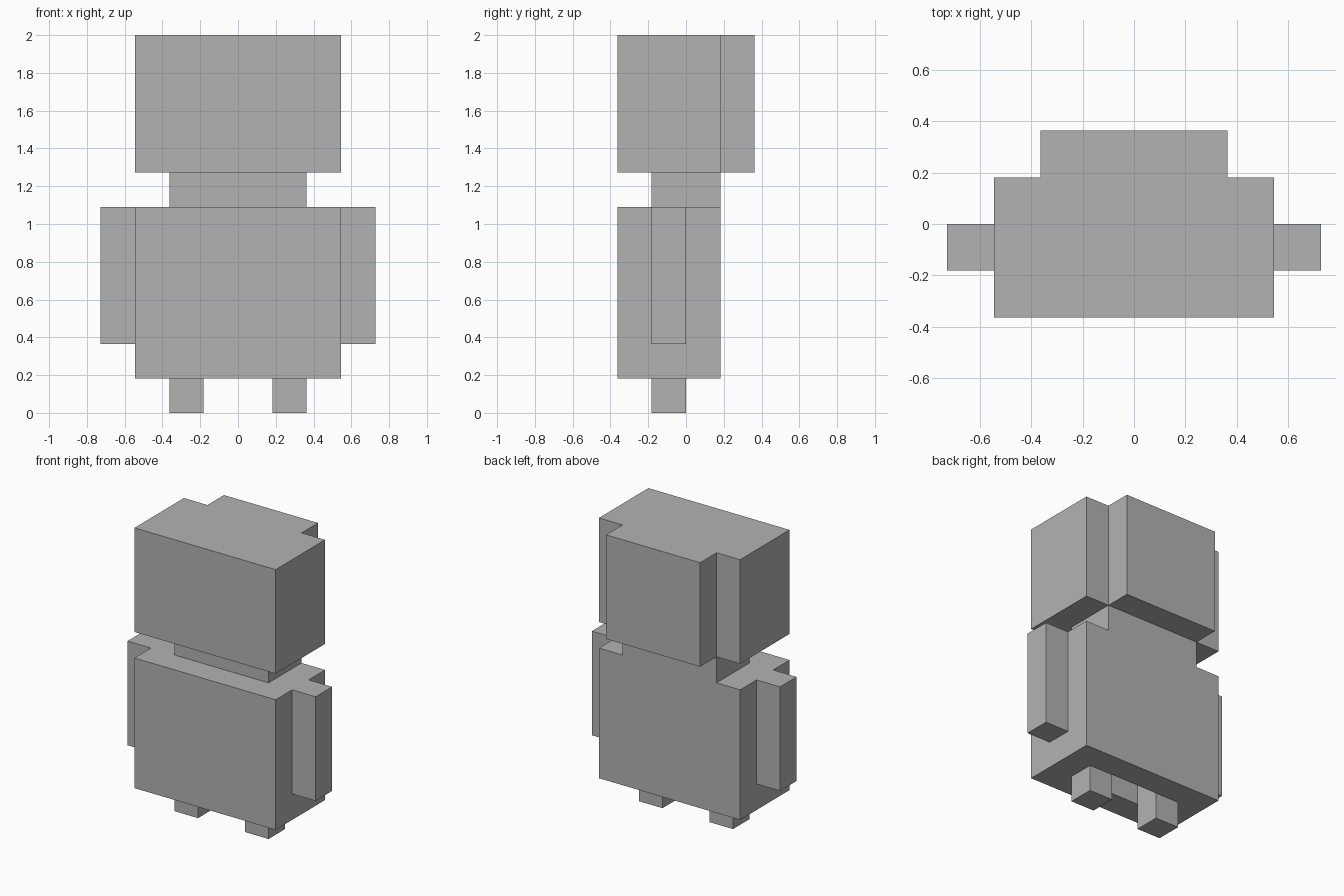
import bpy
import bmesh

if "Cube" in bpy.data.objects:
    bpy.data.objects.remove(bpy.data.objects["Cube"], do_unlink=True)

U = 2 / 11  # one block unit: the figure is eleven units tall

grey = bpy.data.materials.new("plain_grey")
grey.use_nodes = True
GREY = (0.45, 0.45, 0.45, 1)
grey.diffuse_color = GREY
grey.node_tree.nodes["Principled BSDF"].inputs["Base Color"].default_value = GREY


def prism(name, outline, bottom, top):
    """Extrude a floor outline, given in block units, from bottom to top."""
    bm = bmesh.new()
    base = bm.faces.new([bm.verts.new((x * U, y * U, bottom * U)) for x, y in outline])
    grown = bmesh.ops.extrude_face_region(bm, geom=[base])["geom"]
    bmesh.ops.translate(bm, vec=(0, 0, (top - bottom) * U),
                        verts=[v for v in grown if isinstance(v, bmesh.types.BMVert)])
    bmesh.ops.recalc_face_normals(bm, faces=bm.faces)
    mesh = bpy.data.meshes.new(name)
    bm.to_mesh(mesh)
    bm.free()
    mesh.materials.append(grey)
    obj = bpy.data.objects.new(name, mesh)
    bpy.context.collection.objects.link(obj)
    return obj


def block(name, x0, x1, y0, y1, z0, z1):
    return prism(name, [(x0, y0), (x1, y0), (x1, y1), (x0, y1)], z0, z1)


# Head: wide front with a narrower step at the back
half = [(3, -2), (3, 1), (2, 1), (2, 2)]
prism("head", half + [(-x, y) for x, y in reversed(half)], 7, 11)

block("neck", -2, 2, -1, 1, 6, 7)

# Torso with a shallow recess in its underside, between the legs
torso = block("torso", -3, 3, -2, 1, 1, 6)
cutter = block("recess_cutter", -1, 1, -1, 0, 0.5, 2)
cutter.hide_render = True
cut = torso.modifiers.new("underside_recess", 'BOOLEAN')
cut.operation = 'DIFFERENCE'
cut.solver = 'EXACT'
cut.object = cutter
bpy.context.view_layer.objects.active = torso
bpy.ops.object.modifier_apply(modifier=cut.name)
bpy.data.objects.remove(cutter, do_unlink=True)

# Arms and legs on both sides
for side, s in (("left", 1), ("right", -1)):
    block(side + "_arm", *sorted((3 * s, 4 * s)), -1, 0, 2, 6)
    block(side + "_leg", *sorted((s, 2 * s)), -1, 0, 0, 1)
